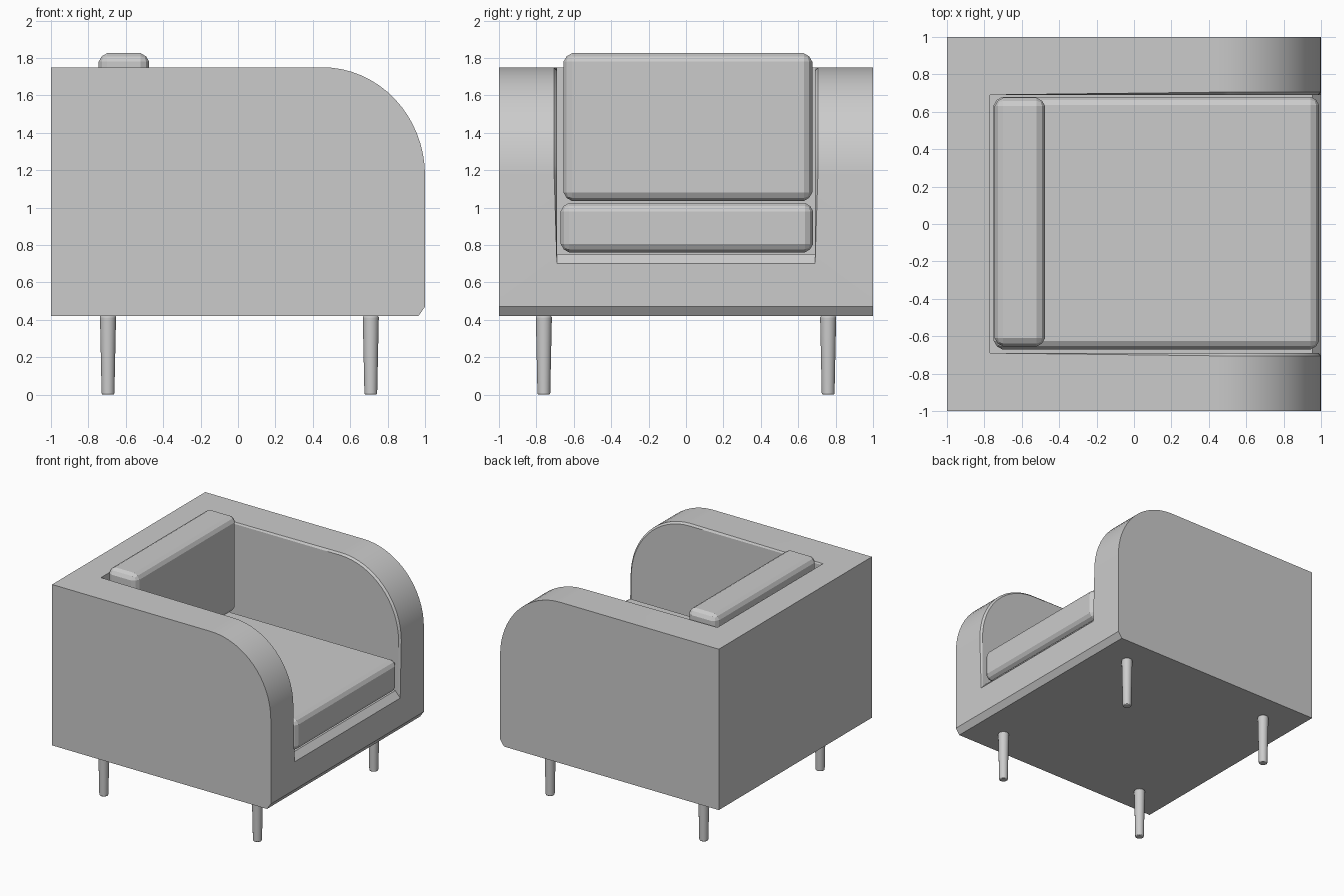
import bpy, bmesh, math

if "Cube" in bpy.data.objects:
    bpy.data.objects.remove(bpy.data.objects["Cube"])


def prism(name, profile, y0, y1):
    """Extrude an XZ outline along y."""
    bm = bmesh.new()
    face = bm.faces.new([bm.verts.new((x, y0, z)) for x, z in profile])
    ext = bmesh.ops.extrude_face_region(bm, geom=[face])
    for v in ext["geom"]:
        if isinstance(v, bmesh.types.BMVert):
            v.co.y = y1
    bmesh.ops.recalc_face_normals(bm, faces=bm.faces)
    me = bpy.data.meshes.new(name)
    bm.to_mesh(me)
    bm.free()
    ob = bpy.data.objects.new(name, me)
    bpy.context.collection.objects.link(ob)
    return ob


def cushion(name, x, y, z, chamfer):
    """Box from axis ranges with chamfered edges."""
    ob = prism(name, [(x[0], z[0]), (x[1], z[0]), (x[1], z[1]), (x[0], z[1])], *y)
    mod = ob.modifiers.new("chamfer", 'BEVEL')
    mod.width = chamfer
    mod.segments = 2
    mod.profile = 0.4
    return ob


# Upholstered shell: side outline with a rounded arm front
arc = [(0.45 + 0.55 * math.sin(a), 1.17 + 0.58 * math.cos(a))
       for a in (math.pi / 2 * i / 16 for i in range(17))]
shell = prism("shell", [(-1, 0.42), (-1, 1.75)] + arc
              + [(1, 0.47), (0.965, 0.42)], -1, 1)

# Seat recess, with a sloped front lip
INNER = 0.69
cutter = prism("recess_cutter", [(-0.77, 0.75), (0.955, 0.75), (1.0, 0.70),
                                 (1.2, 0.70), (1.2, 2), (-0.77, 2)], -INNER, INNER)
cutter.hide_render = True
cutter.hide_set(True)
mod = shell.modifiers.new("recess", 'BOOLEAN')
mod.operation = 'DIFFERENCE'
mod.solver = 'EXACT'
mod.object = cutter
bpy.context.view_layer.objects.active = shell
bpy.ops.object.modifier_apply(modifier="recess")
bpy.data.objects.remove(cutter)

# Softened inner arm edges
bm = bmesh.new()
bm.from_mesh(shell.data)
edges = [e for e in bm.edges if e.is_convex and len(e.link_faces) == 2
         and e.calc_face_angle() > 1.4
         and all(abs(abs(v.co.y) - INNER) < 1e-3 for v in e.verts)
         and abs(e.verts[0].co.y - e.verts[1].co.y) < 0.01]
bmesh.ops.bevel(bm, geom=edges, offset=0.015, segments=1, affect='EDGES',
                profile=0.5)
bm.to_mesh(shell.data)
bm.free()

# Cushions
cushion("seat_cushion", (-0.75, 0.99), (-0.67, 0.68), (0.76, 1.025), 0.045)
cushion("back_cushion", (-0.745, -0.475), (-0.655, 0.675), (1.035, 1.825), 0.045)

# Tapered legs
for x, xname in ((-0.695, "left"), (0.71, "right")):
    for y, yname in ((-0.76, "front"), (0.76, "back")):
        bpy.ops.mesh.primitive_cone_add(vertices=24, radius1=0.034, radius2=0.043,
                                        depth=0.42, location=(x, y, 0.21))
        leg = bpy.context.object
        leg.name = f"{yname}_{xname}_leg"
        bev = leg.modifiers.new("rim", 'BEVEL')
        bev.width = 0.007
        bev.segments = 2
        bev.limit_method = 'ANGLE'
        bpy.ops.object.shade_smooth_by_angle(angle=math.radians(40))

# Smooth the arm curve, keep the corners sharp
bpy.ops.object.select_all(action='DESELECT')
shell.select_set(True)
bpy.context.view_layer.objects.active = shell
bpy.ops.object.shade_smooth_by_angle(angle=math.radians(20))
